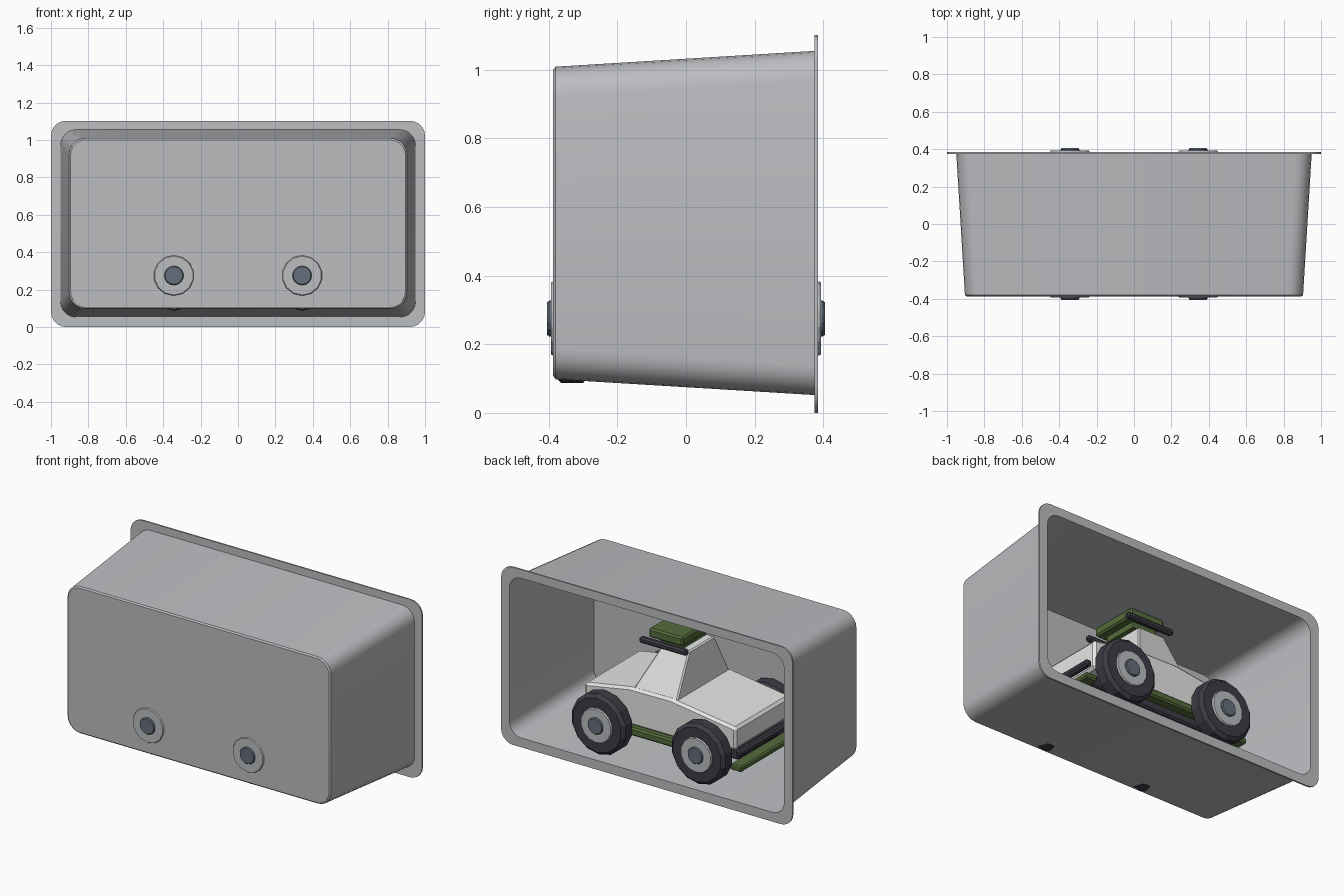
import bpy, bmesh, math
from mathutils import Matrix, Vector

if "Cube" in bpy.data.objects:
    bpy.data.objects.remove(bpy.data.objects["Cube"])


def material(name, rgb):
    m = bpy.data.materials.new(name)
    m.diffuse_color = (*rgb, 1)
    m.use_nodes = True
    m.node_tree.nodes["Principled BSDF"].inputs["Base Color"].default_value = m.diffuse_color
    return m


GREY = material("box_grey", (0.50, 0.51, 0.53))
WHITE = material("body_white", (0.80, 0.80, 0.79))
DARK = material("tyre_dark", (0.045, 0.045, 0.06))
GREEN = material("trim_green", (0.09, 0.15, 0.045))
BLUE = material("hub_blue_grey", (0.13, 0.16, 0.20))


def finish(name, bm, mat, bevel=0.0, smooth=False):
    bmesh.ops.recalc_face_normals(bm, faces=bm.faces)
    me = bpy.data.meshes.new(name)
    bm.to_mesh(me)
    bm.free()
    me.materials.append(mat)
    ob = bpy.data.objects.new(name, me)
    bpy.context.collection.objects.link(ob)
    if bevel:
        mod = ob.modifiers.new("edge_bevel", "BEVEL")
        mod.width = bevel
        mod.segments = 1
    if smooth:
        bpy.context.view_layer.objects.active = ob
        ob.select_set(True)
        bpy.ops.object.shade_smooth_by_angle(angle=math.radians(30))
        ob.select_set(False)
    return ob


def loft(name, rings, mat, bevel=0.0, smooth=False):
    """Skin equal-length point rings and cap both ends."""
    bm = bmesh.new()
    vs = [[bm.verts.new(p) for p in ring] for ring in rings]
    n = len(vs[0])
    for a, b in zip(vs, vs[1:]):
        for i in range(n):
            j = (i + 1) % n
            bm.faces.new((a[i], a[j], b[j], b[i]))
    bm.faces.new(vs[0])
    bm.faces.new(vs[-1][::-1])
    return finish(name, bm, mat, bevel, smooth)


def rounded_ring(hx, z0, z1, r, y, seg=5):
    pts = []
    corners = [(hx - r, z1 - r), (-hx + r, z1 - r), (-hx + r, z0 + r), (hx - r, z0 + r)]
    for k, (cx, cz) in enumerate(corners):
        for i in range(seg + 1):
            a = math.pi / 2 * (k + i / seg)
            pts.append((cx + r * math.cos(a), y, cz + r * math.sin(a)))
    return pts


def box(name, x, y, z, mat, bevel=0.01):
    ring = lambda h: [(x[0], y[0], h), (x[1], y[0], h), (x[1], y[1], h), (x[0], y[1], h)]
    return loft(name, [ring(z[0]), ring(z[1])], mat, bevel)


def disc_stack(name, x, z, profile, sides, mat):
    """Turned part on a y axis; profile holds (y, radius)."""
    rings = []
    for y, r in profile:
        rings.append([(x + r * math.sin(2 * math.pi * i / sides), y,
                       z - r * math.cos(2 * math.pi * i / sides)) for i in range(sides)])
    return loft(name, rings, mat)


# Tapered open-backed tub with a flat flange
loft("display_tub", [
    rounded_ring(0.895, 0.108, 1.000, 0.08, -0.387),
    rounded_ring(0.904, 0.098, 1.009, 0.088, -0.380),
    rounded_ring(0.950, 0.052, 1.055, 0.085, 0.375),
    rounded_ring(1.000, 0.000, 1.102, 0.08, 0.375),
    rounded_ring(1.000, 0.000, 1.102, 0.08, 0.385),
    rounded_ring(0.943, 0.058, 1.048, 0.08, 0.385),
    rounded_ring(0.898, 0.104, 1.003, 0.08, -0.379),
], GREY, smooth=True)

# Vehicle hull from a side profile
hull = [(0.51, 0.27), (0.51, 0.45), (0.20, 0.505), (-0.08, 0.508),
        (-0.53, 0.445), (-0.53, 0.31), (-0.42, 0.27)]
loft("hull", [[(x, y, z) for x, z in hull] for y in (-0.27, 0.27)], WHITE, 0.015)

# Tapered cabin
cab = lambda x0, x1, h, z: [(x0, -h, z), (x1, -h, z), (x1, h, z), (x0, h, z)]
loft("cabin", [cab(-0.12, 0.185, 0.262, 0.49), cab(-0.11, 0.07, 0.125, 0.755)], WHITE, 0.008)

# Roof pack and rails
box("roof_pack", (-0.085, 0.15), (-0.155, 0.155), (0.785, 0.843), GREEN)
box("roof_pack_base", (-0.06, 0.10), (-0.11, 0.11), (0.75, 0.79), GREEN, 0)
for side, label in ((-1, "front"), (1, "back")):
    y = 0.168 * side
    box("roof_rail_" + label, (-0.13, 0.195), (y - 0.018, y + 0.018), (0.75, 0.787), DARK)
    # Side sills
    box("sill_" + label, (-0.36, 0.36), (0.265 * side - 0.035, 0.265 * side + 0.035),
        (0.225, 0.275), GREEN)

# Chassis and axles
box("chassis", (-0.50, 0.48), (-0.20, 0.20), (0.21, 0.28), DARK)

# Bumper bars and lower plates at both ends
for side, label in ((-1, "nose"), (1, "tail")):
    c = 0.545 * side
    box("bumper_" + label, (c - 0.022, c + 0.022), (-0.27, 0.27), (0.27, 0.312), DARK, 0.012)
    c = 0.535 * side
    box("skid_plate_" + label, (c - 0.04, c + 0.04), (-0.28, 0.28), (0.185, 0.22), GREEN, 0.008)

# Four wheels: tyre, rim and hub cap
for sx, end in ((-1, "nose"), (1, "tail")):
    x, z = 0.343 * sx, 0.275
    disc_stack("axle_" + end, x, z, [(-0.30, 0.03), (0.30, 0.03)], 12, DARK)
    for s, label in ((-1, "front"), (1, "back")):
        tag = end + "_" + label
        disc_stack("tyre_" + tag, x, z, [(0.28 * s, 0.165), (0.30 * s, 0.188),
                                         (0.364 * s, 0.188), (0.384 * s, 0.168)], 14, DARK)
        disc_stack("rim_" + tag, x, z, [(0.36 * s, 0.108), (0.388 * s, 0.108),
                                        (0.394 * s, 0.104)], 14, GREY)
        disc_stack("hub_cap_" + tag, x, z, [(0.38 * s, 0.052), (0.399 * s, 0.052),
                                            (0.405 * s, 0.047)], 14, BLUE)
